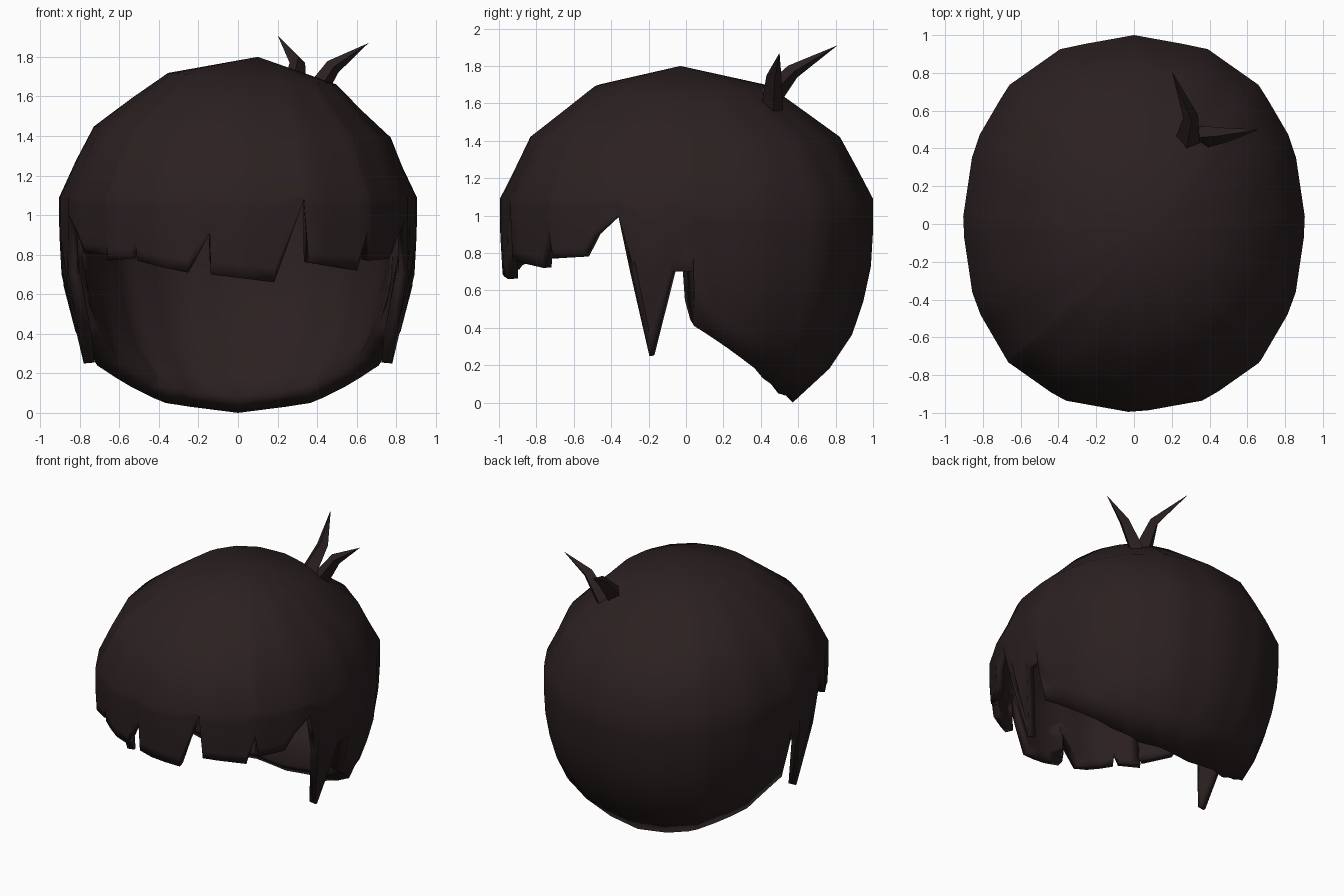
import bpy, bmesh, math
from mathutils import Vector

cube = bpy.data.objects.get("Cube")
if cube:
    bpy.data.objects.remove(cube, do_unlink=True)

COLOUR = (0.024, 0.0145, 0.0148, 1)
mat = bpy.data.materials.new("dark brown hair")
mat.use_nodes = True
mat.diffuse_color = COLOUR
bsdf = mat.node_tree.nodes["Principled BSDF"]
bsdf.inputs["Base Color"].default_value = COLOUR
bsdf.inputs["Roughness"].default_value = 0.9

WIDTH = 0.91   # side-to-side scale of the cap
SIDES = 16     # facets around the cap
SQUARE = 2.22  # roundness exponent of the plan, 2 is an ellipse
TOP = 1.8
FRINGE_TOP = 1.09

# Cap profile: radius, height
PROFILE = [(0, TOP), (0.47, 1.69), (0.83, 1.42), (1, 1.09), (1, 0.92),
           (0.985, 0.67), (0.91, 0.41), (0.83, 0.24), (0.57, 0)]
# Jagged fringe edge: x, z
FRINGE = [(-0.82, 0.9), (-0.79, 0.81), (-0.67, 0.8), (-0.665, 0.87), (-0.66, 0.77),
          (-0.55, 0.78), (-0.53, 0.85), (-0.52, 0.77), (-0.27, 0.71), (-0.16, 0.91),
          (-0.155, 0.7), (0.2, 0.66), (0.34, 1.08), (0.36, 0.76), (0.61, 0.72),
          (0.66, 0.93), (0.67, 0.77), (0.78, 0.78), (0.82, 0.9)]
# Sideburn, ear gap and nape edge: y, z
SIDE = [(-0.37, 1.0), (-0.29, 0.7), (-0.2, 0.25), (-0.185, 0.25), (-0.09, 0.7),
        (0.05, 0.7), (0.055, 0.41), (0.3, 0.24), (0.42, 0.13), (0.5, 0.05), (0.57, 0)]


def radius(z):
    for (r0, z0), (r1, z1) in zip(PROFILE, PROFILE[1:]):
        if z >= z1:
            return r0 + (r1 - r0) * (z0 - z) / (z0 - z1)
    return PROFILE[-1][0]


def signed_power(v, p):
    return math.copysign(min(1, abs(v)) ** p, v)


def plan_point(angle):
    p = 2 / SQUARE
    return Vector((WIDTH * signed_power(math.cos(angle), p),
                   signed_power(math.sin(angle), p), 0))


def cap_point(angle, z):
    # Point on a flat facet of the plan
    step = math.tau / SIDES
    k = math.floor(angle / step + 1e-6)
    plan = plan_point(k * step).lerp(plan_point((k + 1) * step), angle / step - k)
    # Sideburns hang straight instead of curling under
    p = plan * radius(max(z, 0.36) if plan.y < 0 else z)
    # The crown leans a little towards the left
    lean = max(0, (z - FRINGE_TOP) / (TOP - FRINGE_TOP))
    p.z = z - 0.08 * lean * p.x
    p.x += 0.1 * lean ** 2
    p.y -= 0.03 * lean ** 2
    return p


def finish(bm, name):
    mesh = bpy.data.meshes.new(name)
    bmesh.ops.recalc_face_normals(bm, faces=bm.faces)
    bm.to_mesh(mesh)
    bm.free()
    mesh.materials.append(mat)
    obj = bpy.data.objects.new(name, mesh)
    bpy.context.collection.objects.link(obj)
    bpy.ops.object.select_all(action='DESELECT')
    obj.select_set(True)
    bpy.context.view_layer.objects.active = obj
    bpy.ops.object.shade_smooth_by_angle(angle=math.radians(40))
    return obj


# Lower edge as angle and height, all the way round from the nape
side = [(math.asin(signed_power(y / radius(z), SQUARE / 2)), z) for y, z in SIDE]
front = [(-math.acos(signed_power(x / (WIDTH * radius(z)), SQUARE / 2)), z)
         for x, z in FRINGE]
edge = [(-math.pi - a, z) for a, z in reversed(side)] + front + side

# Fill long gaps with extra columns
columns = []
for (a0, z0), (a1, z1) in zip(edge, edge[1:]):
    n = max(1, math.ceil((a1 - a0) / math.radians(8)))
    columns += [(a0 + (a1 - a0) * i / n, z0 + (z1 - z0) * i / n) for i in range(n)]
columns.append(edge[-1])

# Hair cap: shared crown rows, then rows stretched down to the edge
bm = bmesh.new()
grid = []
LOWER = 6
for a, z_end in columns:
    heights = [TOP, 1.69, 1.56, 1.42, 1.26]
    heights += [FRINGE_TOP + (z_end - FRINGE_TOP) * i / LOWER for i in range(LOWER + 1)]
    grid.append([bm.verts.new(cap_point(a, z)) for z in heights])
for left, right in zip(grid, grid[1:]):
    for i in range(len(left) - 1):
        bm.faces.new((left[i], left[i + 1], right[i + 1], right[i]))
bmesh.ops.remove_doubles(bm, verts=bm.verts, dist=0.0005)
cap = finish(bm, "hair_cap")

# Thick back, thinner fringe and sideburns
group = cap.vertex_groups.new(name="thickness")
for v in cap.data.vertices:
    group.add([v.index], 1.0 if v.co.y > 0 else 0.45, 'REPLACE')
shell = cap.modifiers.new("thickness", 'SOLIDIFY')
shell.thickness = 0.115
shell.offset = -1
shell.vertex_group = group.name


# Stray tufts on the crown: four-sided bent spikes
def tuft(name, path, widths):
    bm = bmesh.new()
    pts = [Vector(p) for p in path]
    rings = []
    for i, (p, w) in enumerate(zip(pts[:-1], widths)):
        d = (pts[i + 1] - pts[max(0, i - 1)]).normalized()
        u = d.cross(Vector((0, 0, 1))).normalized()
        v = d.cross(u)
        rings.append([bm.verts.new(p + w * (u * math.cos(t) + v * math.sin(t)))
                      for t in (k * math.pi / 2 for k in range(4))])
    tip = bm.verts.new(pts[-1])
    for k in range(4):
        j = (k + 1) % 4
        for lo, hi in zip(rings, rings[1:]):
            bm.faces.new((lo[k], lo[j], hi[j], hi[k]))
        bm.faces.new((rings[-1][k], rings[-1][j], tip))
    bm.faces.new(rings[0])
    finish(bm, name)


tuft("back_tuft", [(0.28, 0.42, 1.6), (0.3, 0.57, 1.77), (0.2, 0.81, 1.91)], (0.07, 0.04))
tuft("left_tuft", [(0.36, 0.46, 1.57), (0.48, 0.47, 1.75), (0.66, 0.5, 1.87)], (0.06, 0.04))
